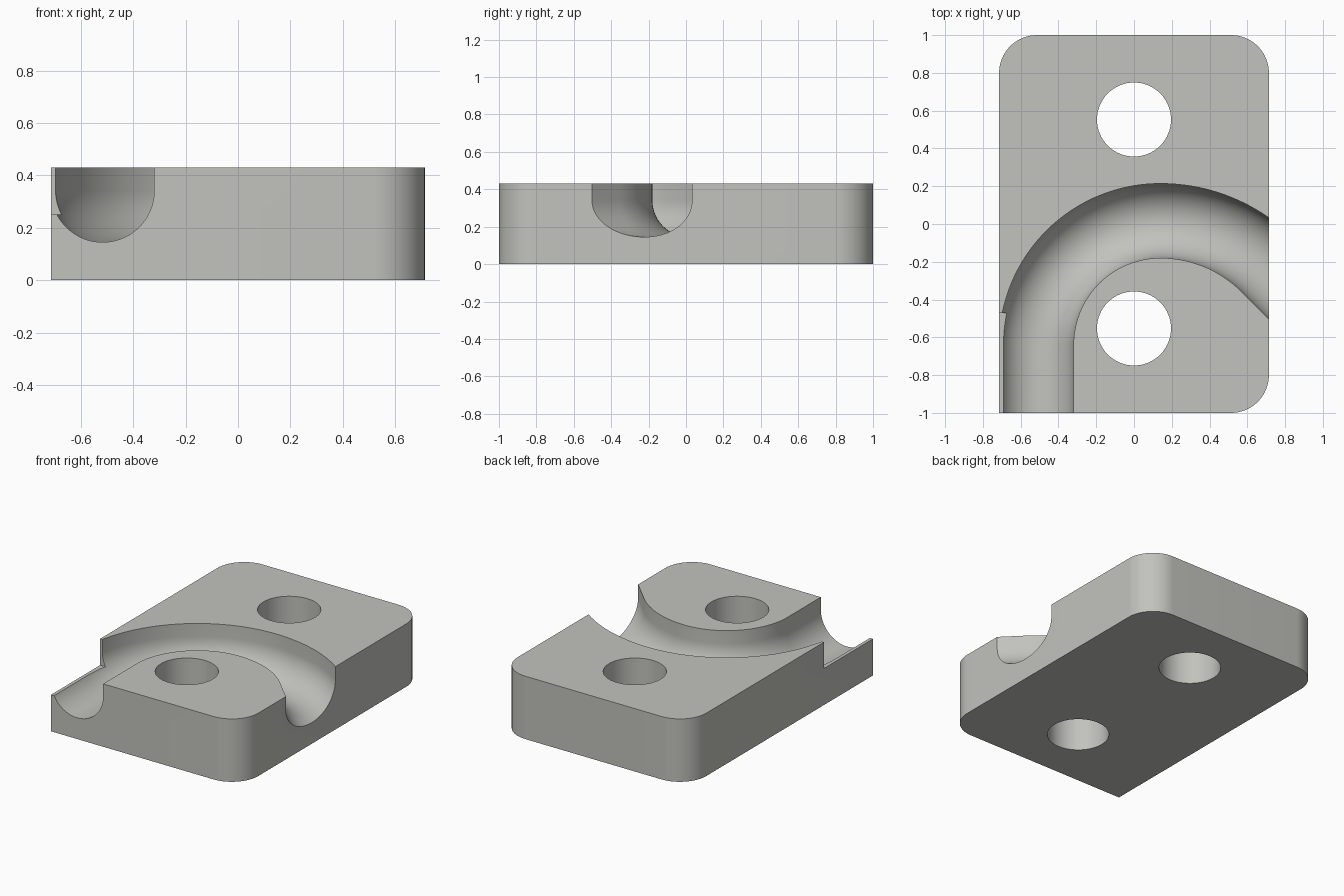
import bpy, bmesh, math
from mathutils import Vector

if "Cube" in bpy.data.objects:
    bpy.data.objects.remove(bpy.data.objects["Cube"])

W, L, H = 0.714, 1.0, 0.43      # half width, half length, height
CORNER, HOLE_R = 0.2, 0.196
BORE_R = 0.197                  # groove radius
BORE_Z = 0.145 + BORE_R         # groove axis height

grey = bpy.data.materials.new("light warm grey")
grey.diffuse_color = (0.54, 0.54, 0.51, 1)
grey.use_nodes = True
grey.node_tree.nodes["Principled BSDF"].inputs["Base Color"].default_value = grey.diffuse_color


def to_object(name, bm):
    bmesh.ops.recalc_face_normals(bm, faces=bm.faces)
    mesh = bpy.data.meshes.new(name)
    bm.to_mesh(mesh)
    bm.free()
    mesh.materials.append(grey)
    ob = bpy.data.objects.new(name, mesh)
    bpy.context.collection.objects.link(ob)
    return ob


def prism(name, outline, z0, z1):
    bm = bmesh.new()
    face = bm.faces.new([bm.verts.new((x, y, z0)) for x, y in outline])
    top = bmesh.ops.extrude_face_region(bm, geom=[face])["geom"]
    bmesh.ops.translate(bm, vec=(0, 0, z1 - z0),
                        verts=[v for v in top if isinstance(v, bmesh.types.BMVert)])
    return to_object(name, bm)


def arc(cx, cy, r, a0, a1, n):
    angles = [math.radians(a0 + (a1 - a0) * i / n) for i in range(n + 1)]
    return [(cx + r * math.cos(a), cy + r * math.sin(a)) for a in angles]


# Plate: three rounded corners, front left corner square
cx, cy = W - CORNER, L - CORNER
outline = [(-W, -L)]
outline += arc(cx, -cy, CORNER, -90, 0, 20)
outline += arc(cx, cy, CORNER, 0, 90, 20)
outline += arc(-cx, cy, CORNER, 90, 180, 20)
plate = prism("grooved_plate", outline, 0, H)

# Groove path: straight, tight bend, wide bend, straight exit at 45 degrees
path = [(-0.517, -1.1)]
path += arc(0.14, -0.64, 0.657, 180, 90, 40)
path += arc(0.14, -0.786, 0.803, 90, 45, 24)[1:]
path.append((path[-1][0] + 0.5, path[-1][1] - 0.5))
headings = [0] + [90 - 90 * i / 40 for i in range(41)]
headings[0] = 90
headings += [-45 * i / 24 for i in range(1, 25)] + [-45]

# U-shaped groove section: offset to the side, height
section = [(-BORE_R, 0.6)]
section += [(x, z) for x, z in arc(0, BORE_Z, BORE_R, 180, 360, 36)]
section.append((BORE_R, 0.6))

bm = bmesh.new()
rings = []
for (x, y), h in zip(path, headings):
    a = math.radians(h)
    side = Vector((math.sin(a), -math.cos(a), 0))
    rings.append([bm.verts.new(Vector((x, y, z)) + side * s) for s, z in section])
n = len(section)
for r0, r1 in zip(rings, rings[1:]):
    for i in range(n):
        j = (i + 1) % n
        bm.faces.new((r0[i], r0[j], r1[j], r1[i]))
bm.faces.new(rings[0])
bm.faces.new(rings[-1])
groove = to_object("groove_cutter", bm)

# Lowered lip along the front left edge, and the two through holes
lip = prism("lip_cutter", [(-0.8, -1.1), (-0.6, -1.1), (-0.6, -0.47), (-0.8, -0.47)],
            0.25, 0.7)
holes = [prism("hole_cutter", arc(0, y, HOLE_R, 0, 360, 64)[:-1], -0.1, 0.6)
         for y in (-0.553, 0.553)]

# Cut and shade
bpy.context.view_layer.objects.active = plate
for cutter in [groove, lip] + holes:
    cutter.hide_render = True
    mod = plate.modifiers.new("cut", "BOOLEAN")
    mod.operation = "DIFFERENCE"
    mod.solver = "EXACT"
    mod.object = cutter
    bpy.ops.object.modifier_apply(modifier=mod.name)
    bpy.data.objects.remove(cutter)

plate.select_set(True)
bpy.ops.object.shade_smooth_by_angle(angle=math.radians(30))
